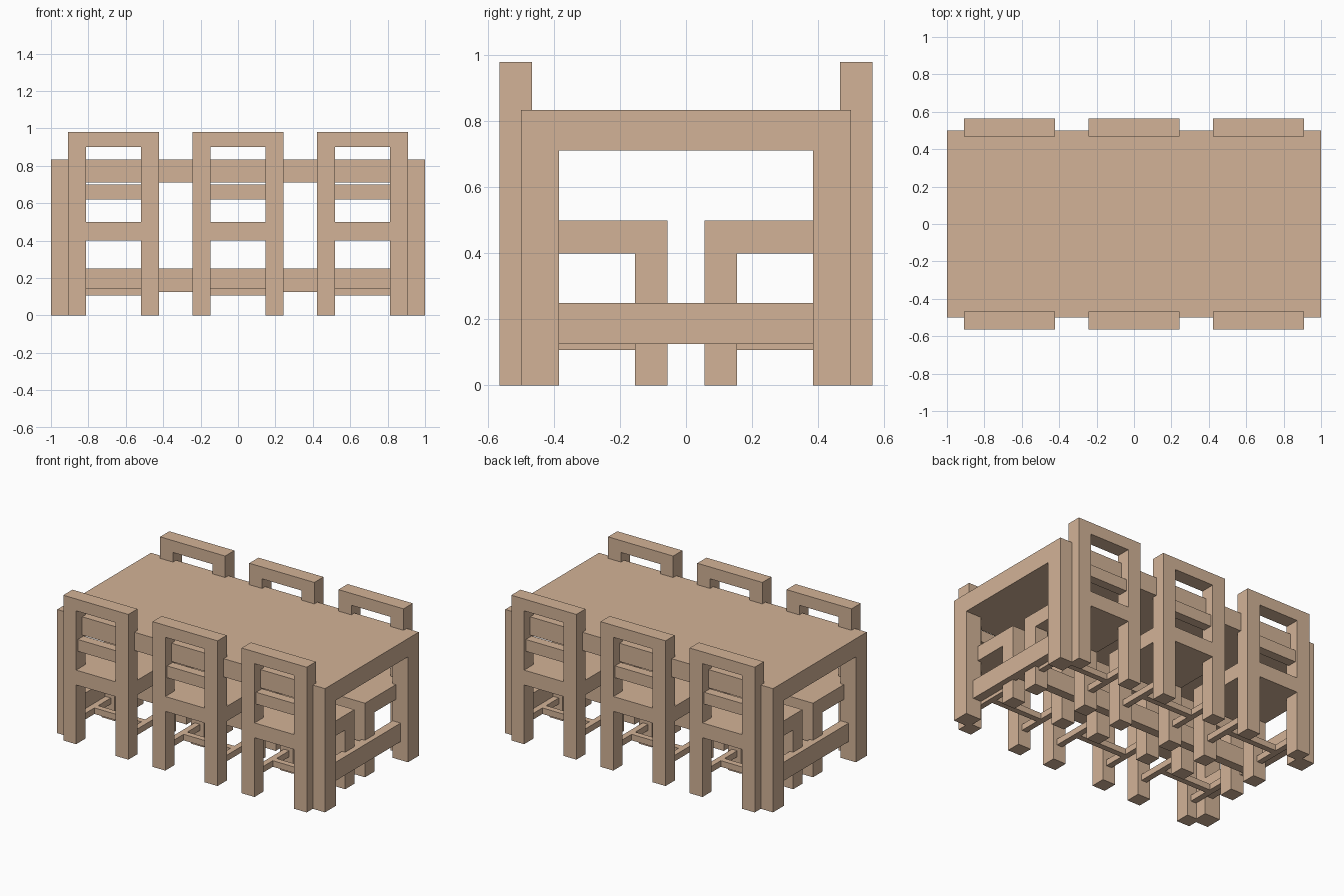
import bpy
import bmesh

if "Cube" in bpy.data.objects:
    bpy.data.objects.remove(bpy.data.objects["Cube"])

wood = bpy.data.materials.new("wood")
wood.diffuse_color = (0.65, 0.45, 0.31, 1)
wood.use_nodes = True
wood.node_tree.nodes["Principled BSDF"].inputs["Base Color"].default_value = wood.diffuse_color


def box(name, x, y, z):
    """Axis-aligned box from (min, max) ranges."""
    bm = bmesh.new()
    bmesh.ops.create_cube(bm, size=1)
    for v in bm.verts:
        for i, r in enumerate((x, y, z)):
            v.co[i] = min(r) if v.co[i] < 0 else max(r)
    mesh = bpy.data.meshes.new(name)
    bm.to_mesh(mesh)
    bm.free()
    mesh.materials.append(wood)
    ob = bpy.data.objects.new(name, mesh)
    bpy.context.collection.objects.link(ob)
    return ob


# Table: thick top, corner legs, H-shaped stretcher
TOP_Z, UNDER_Z, LEG = 0.835, 0.712, 0.115
box("table_top", (-1, 1), (-0.5, 0.5), (UNDER_Z, TOP_Z))
for sx in (-1, 1):
    for sy in (-1, 1):
        box("table_leg", (sx, sx * (1 - LEG)), (sy * 0.5, sy * (0.5 - LEG)), (0, UNDER_Z))
    box("table_end_stretcher", (sx * 0.885, sx * 0.945), (-0.385, 0.385), (0.125, 0.25))
box("table_long_stretcher", (-0.885, 0.885), (-0.03, 0.03), (0.125, 0.25))


def chair(cx, s):
    """Chair centred at cx; s = -1 for the front row, 1 for the back row."""
    hw, post = 0.243, 0.096
    back, back_in, front_in, front = (s * v for v in (0.565, 0.467, 0.155, 0.056))
    inner = hw - post
    span = (cx - inner, cx + inner)
    # seat
    box("chair_seat", (cx - hw, cx + hw), (back_in, front), (0.4, 0.5))
    box("chair_seat_back_edge", span, (back, back_in), (0.4, 0.5))
    # posts, front legs and side stretchers
    for sx in (-1, 1):
        px = (cx + sx * inner, cx + sx * hw)
        box("chair_back_post", px, (back, back_in), (0, 0.98))
        box("chair_front_leg", px, (front_in, front), (0, 0.4))
        mx = cx + sx * (hw - post / 2)
        box("chair_side_stretcher", (mx - 0.02, mx + 0.02), (back_in, front_in), (0.107, 0.148))
    # back rails and cross stretcher
    box("chair_top_rail", span, (back, back_in), (0.9, 0.98))
    box("chair_back_slat", span, (s * 0.547, s * 0.485), (0.62, 0.7))
    reach = hw - post / 2 - 0.02
    box("chair_cross_stretcher", (cx - reach, cx + reach), (s * 0.33, s * 0.29), (0.107, 0.148))


# Three chairs along each long side
for s in (-1, 1):
    for cx in (-0.666, 0, 0.666):
        chair(cx, s)
